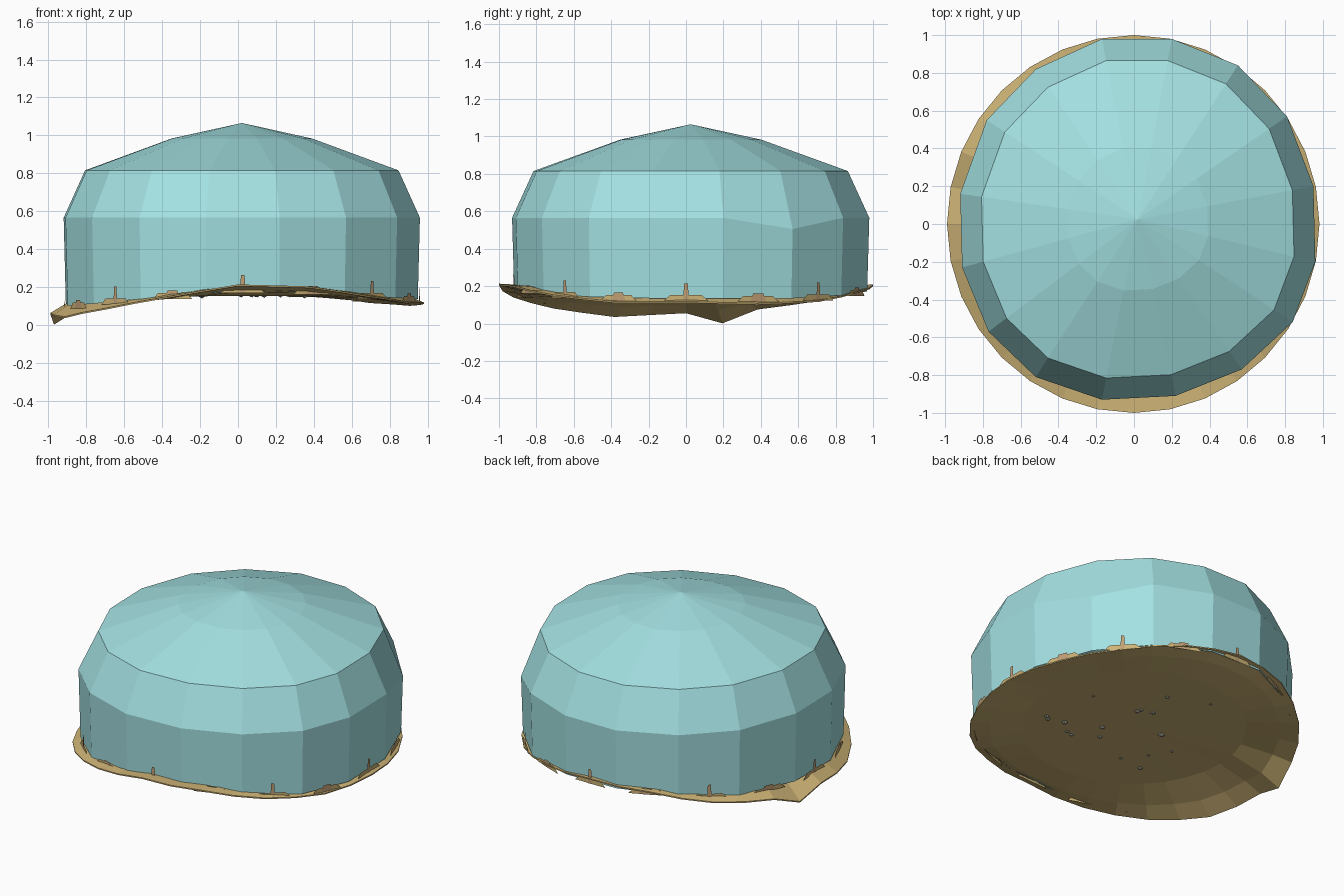
import bpy, bmesh, random
from math import sin, cos, pi, atan2
from mathutils import Matrix

if "Cube" in bpy.data.objects:
    bpy.data.objects.remove(bpy.data.objects["Cube"])


def material(name, rgb):
    m = bpy.data.materials.new(name)
    m.use_nodes = True
    m.diffuse_color = (*rgb, 1)
    m.node_tree.nodes["Principled BSDF"].inputs["Base Color"].default_value = (*rgb, 1)
    return m


glass = material("pale teal glass", (0.37, 0.75, 0.76))
sand = material("tan sand", (0.61, 0.45, 0.18))
coral = material("orange brown", (0.54, 0.35, 0.18))
stone = material("grey pebble", (0.42, 0.42, 0.34))

# Height of the sand rim, every 22.5 degrees counterclockwise from +x
RIM = [.11, .10, .115, .165, .20, .185, .12, .075,
       .055, .035, .08, .14, .205, .195, .145, .11]
BED = 0.15


def rim_height(angle):
    t = (angle / (2 * pi) * 16) % 16
    i = int(t)
    f = t - i
    return RIM[i] * (1 - f) + RIM[(i + 1) % 16] * f


def bed_height(angle, blend):
    return BED + (rim_height(angle) - BED) * blend


def bridge(bm, a, b):
    n = len(a)
    for i in range(n):
        j = (i + 1) % n
        bm.faces.new((a[i], a[j], b[j], b[i]))


def fan(bm, ring, tip):
    n = len(ring)
    for i in range(n):
        bm.faces.new((ring[i], ring[(i + 1) % n], tip))


def finish(bm, name, mat):
    bmesh.ops.recalc_face_normals(bm, faces=bm.faces)
    mesh = bpy.data.meshes.new(name)
    bm.to_mesh(mesh)
    bm.free()
    mesh.materials.append(mat)
    ob = bpy.data.objects.new(name, mesh)
    bpy.context.collection.objects.link(ob)
    return ob


# Slightly uneven sixteen-sided outline of the dome at its widest
OUTLINE = [(.95, .2), (.81, .57), (.55, .84), (.2, .98), (-.17, .98), (-.52, .82),
           (-.78, .55), (-.92, .16), (-.91, -.23), (-.77, -.57), (-.52, -.81),
           (-.17, -.93), (.22, -.91), (.57, -.77), (.84, -.52), (.96, -.2)]
CX, CY = 0.02, 0.025

# Faceted dome, its lower edge following the sand
bm = bmesh.new()


def dome_ring(scale, height):
    return [bm.verts.new((CX + (x - CX) * scale, CY + (y - CY) * scale, height(atan2(y, x))))
            for x, y in OUTLINE]


rings = [dome_ring(.988, lambda a: bed_height(a, .5) + .005),
         dome_ring(1, lambda a: .565),
         dome_ring(.88, lambda a: .815),
         dome_ring(.395, lambda a: .983)]
rings[1][1].co.z = 0.505
for low, high in zip(rings, rings[1:]):
    bridge(bm, low, high)
fan(bm, rings[-1], bm.verts.new((CX, CY, 1.065)))
finish(bm, "glass_dome", glass)

# Warped sand bed: thin dish with a drooping lip on one side
bm = bmesh.new()
N = 32


def sand_ring(r, blend, lift):
    ring = []
    for i in range(N):
        a = 2 * pi * i / N
        z = bed_height(a, blend) + lift
        if i == 15:                      # drooping lip
            z -= .064 * blend
        squash = .982 if cos(a) > 0 else .99
        ring.append(bm.verts.new((r * squash * cos(a), r * sin(a), z)))
    return ring


under = [sand_ring(.68, .05, 0), sand_ring(.88, .48, -.005), sand_ring(1, 1, 0)]
upper = [sand_ring(1, 1, .008), sand_ring(.88, .48, .03), sand_ring(.65, .05, .04)]
loops = under + upper
for a, b in zip(loops, loops[1:]):
    bridge(bm, a, b)
fan(bm, under[0], bm.verts.new((0, 0, BED + .01)))
fan(bm, upper[-1], bm.verts.new((0, 0, BED + .05)))
finish(bm, "sand_bed", sand)

# Small growths and heaped sand against the foot of the dome
growths, heaps = bmesh.new(), bmesh.new()
for i, (x0, y0) in enumerate(OUTLINE):
    x1, y1 = OUTLINE[(i + 1) % len(OUTLINE)]
    x, y = (x0 + x1) / 2, (y0 + y1) / 2
    tx, ty = x1 - x0, y1 - y0
    z = bed_height(atan2(y, x), .5)
    shapes = [(heaps, .3, .022, .7)]
    if i % 2:
        shapes.append((growths, .04, .085, .6))
    else:
        shapes.append((growths, .12, .035, .6))
    for bm, width, top, taper in shapes:
        ends = [(-width, -.01), (width, -.01), (width * taper, top), (-width * taper, top)]
        push = 1.002 if bm is heaps else 1.004
        bm.faces.new([bm.verts.new(((x + tx * s) * push, (y + ty * s) * push, z + h))
                      for s, h in ends])
finish(heaps, "heaped_sand", sand)
finish(growths, "foot_growths", coral)

# Tiny pebbles showing through the underside
rng = random.Random(4)
bm = bmesh.new()
for i in range(18):
    a, r = rng.uniform(0, 2 * pi), rng.uniform(.15, .62)
    place = Matrix.Translation((r * cos(a), r * sin(a), BED + .012))
    bmesh.ops.create_icosphere(bm, subdivisions=1, radius=rng.uniform(.014, .024), matrix=place)
finish(bm, "pebbles", stone)
